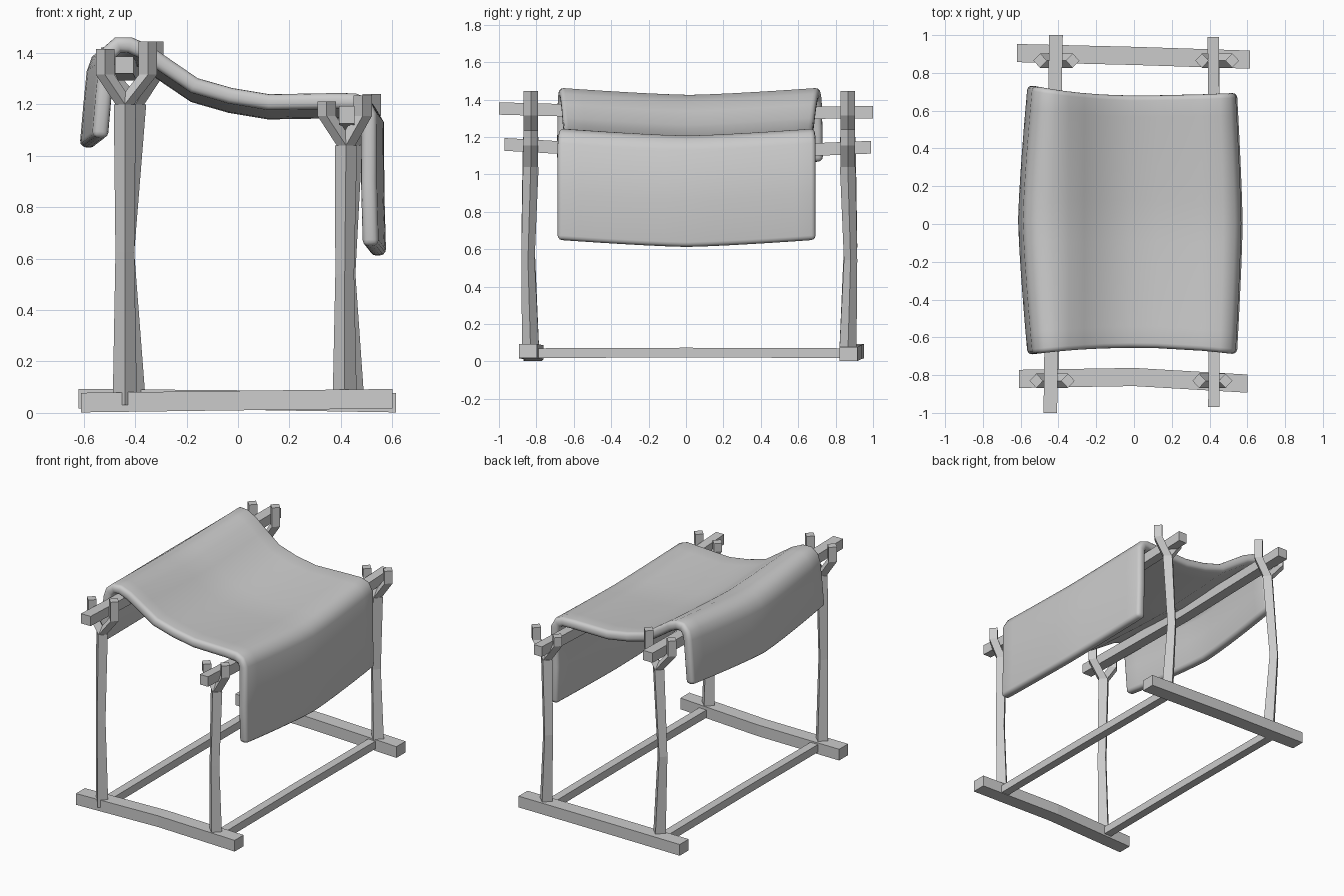
import bpy, bmesh

cube = bpy.data.objects.get("Cube")
if cube:
    bpy.data.objects.remove(cube)

grey = bpy.data.materials.new("plain grey")
grey.use_nodes = True
grey.diffuse_color = (0.6, 0.6, 0.6, 1)
grey.node_tree.nodes["Principled BSDF"].inputs["Base Color"].default_value = (0.6, 0.6, 0.6, 1)

SQUARE = [(-1, -1), (1, -1), (1, 1), (-1, 1)]
DIAMOND = [(-1, 0), (0, -1), (1, 0), (0, 1)]


def finish(name, bm):
    bmesh.ops.recalc_face_normals(bm, faces=bm.faces)
    mesh = bpy.data.meshes.new(name)
    bm.to_mesh(mesh)
    bm.free()
    mesh.materials.append(grey)
    ob = bpy.data.objects.new(name, mesh)
    bpy.context.collection.objects.link(ob)
    return ob


def sweep(bm, path, axis, half, section):
    """Sweep a four-sided section along a path; the section lies across the given axis."""
    a, b = [i for i in range(3) if i != axis]
    rings = []
    for p in path:
        scale = p[3] if len(p) > 3 else 1
        ring = []
        for u, v in section:
            co = list(p[:3])
            co[a] += u * half[0] * scale
            co[b] += v * half[1] * scale
            ring.append(bm.verts.new(co))
        rings.append(ring)
    for r, s in zip(rings, rings[1:]):
        for i in range(4):
            j = (i + 1) % 4
            bm.faces.new((r[i], r[j], s[j], s[i]))
    bm.faces.new(rings[0])
    bm.faces.new(rings[-1])


def beam(name, path, axis, half):
    bm = bmesh.new()
    sweep(bm, path, axis, half, SQUARE)
    return finish(name, bm)


def forked_post(name, x_path, y, neck, tips):
    """Slightly bent post with two upright prongs on top."""
    bm = bmesh.new()
    bottom, middle, top = x_path
    out = 0.015 if y > 0 else -0.015
    sweep(bm, [(bottom, y, 0.03, 1.1), (middle, y + out, neck * 0.52, 0.85), (top, y, neck, 1)],
          2, (0.043, 0.042), DIAMOND)
    for tip_x, tip_z in tips:
        sweep(bm, [(top, y, neck - 0.03, 0.9), (top, y, neck, 1),
                   (tip_x, y, neck + 0.115, 1), (tip_x, y, tip_z, 1)],
              2, (0.036, 0.038), DIAMOND)
    return finish(name, bm)


# Ground feet and rails
beam("front_foot", [(-0.61, -0.82, 0.04), (0, -0.81, 0.048), (0.6, -0.845, 0.055)], 0, (0.048, 0.038))
beam("back_foot", [(-0.62, 0.905, 0.055), (0, 0.89, 0.05), (0.615, 0.87, 0.04)], 0, (0.048, 0.038))
for side, x in (("right", -0.425), ("left", 0.425)):
    beam(side + "_ground_rail", [(x, -0.8, 0.044), (x, 0, 0.047), (x, 0.86, 0.044)], 1, (0.028, 0.026))

# Forked posts: the right pair is taller
forked_post("front_right_post", (-0.44, -0.44, -0.44), -0.83, 1.2, [(-0.517, 1.415), (-0.35, 1.445)])
forked_post("back_right_post", (-0.405, -0.44, -0.4), 0.865, 1.2, [(-0.497, 1.42), (-0.325, 1.445)])
forked_post("front_left_post", (0.415, 0.415, 0.42), -0.83, 1.04, [(0.345, 1.21), (0.485, 1.235)])
forked_post("back_left_post", (0.445, 0.42, 0.44), 0.865, 1.04, [(0.36, 1.215), (0.52, 1.24)])

# Sagging cross bars resting in the forks
beam("high_bar", [(-0.443, -1, 1.352), (-0.43, 0, 1.325), (-0.413, 1, 1.332)], 1, (0.036, 0.033))
beam("low_bar", [(0.423, -0.97, 1.16), (0.425, 0, 1.105), (0.42, 0.99, 1.145)], 1, (0.03, 0.034))

# Draped hide: cross profile (x, z) swept along y, sagging and bulging toward the middle
profile = [(-0.535, 1.07), (-0.52, 1.24), (-0.508, 1.36), (-0.495, 1.405), (-0.465, 1.433), (-0.42, 1.432),
           (-0.36, 1.405), (-0.28, 1.35), (-0.17, 1.275), (-0.03, 1.235), (0.12, 1.21), (0.36, 1.214),
           (0.45, 1.214), (0.488, 1.2), (0.508, 1.16), (0.508, 0.9), (0.515, 0.65)]
steps = 12
bm = bmesh.new()
rows = []
for x, z in profile:
    bow = (x / 0.5) ** 2
    front = -0.655 - 0.03 * bow
    back = 0.68 + (0.045 if x < 0 else 0.012) * bow
    hang = min(1, max(0, (abs(x) - 0.38) / 0.12))
    row = []
    for k in range(steps + 1):
        t = k / steps
        mid = 1 - abs(2 * t - 1) ** 1.3
        bulge = (0.05 if x < 0 else 0.03) * hang * mid
        row.append(bm.verts.new((x + (bulge if x > 0 else -bulge),
                                 front + (back - front) * t, z - 0.038 * mid)))
    rows.append(row)
for r, s in zip(rows, rows[1:]):
    for k in range(steps):
        bm.faces.new((r[k], r[k + 1], s[k + 1], s[k]))
hide = finish("draped_hide", bm)
solid = hide.modifiers.new("thickness", "SOLIDIFY")
solid.thickness = 0.062
solid.offset = 0
bevel = hide.modifiers.new("soft_edge", "BEVEL")
bevel.width = 0.024
bevel.segments = 3
bevel.limit_method = "ANGLE"
bevel.angle_limit = 1.1
hide.data.shade_smooth()
